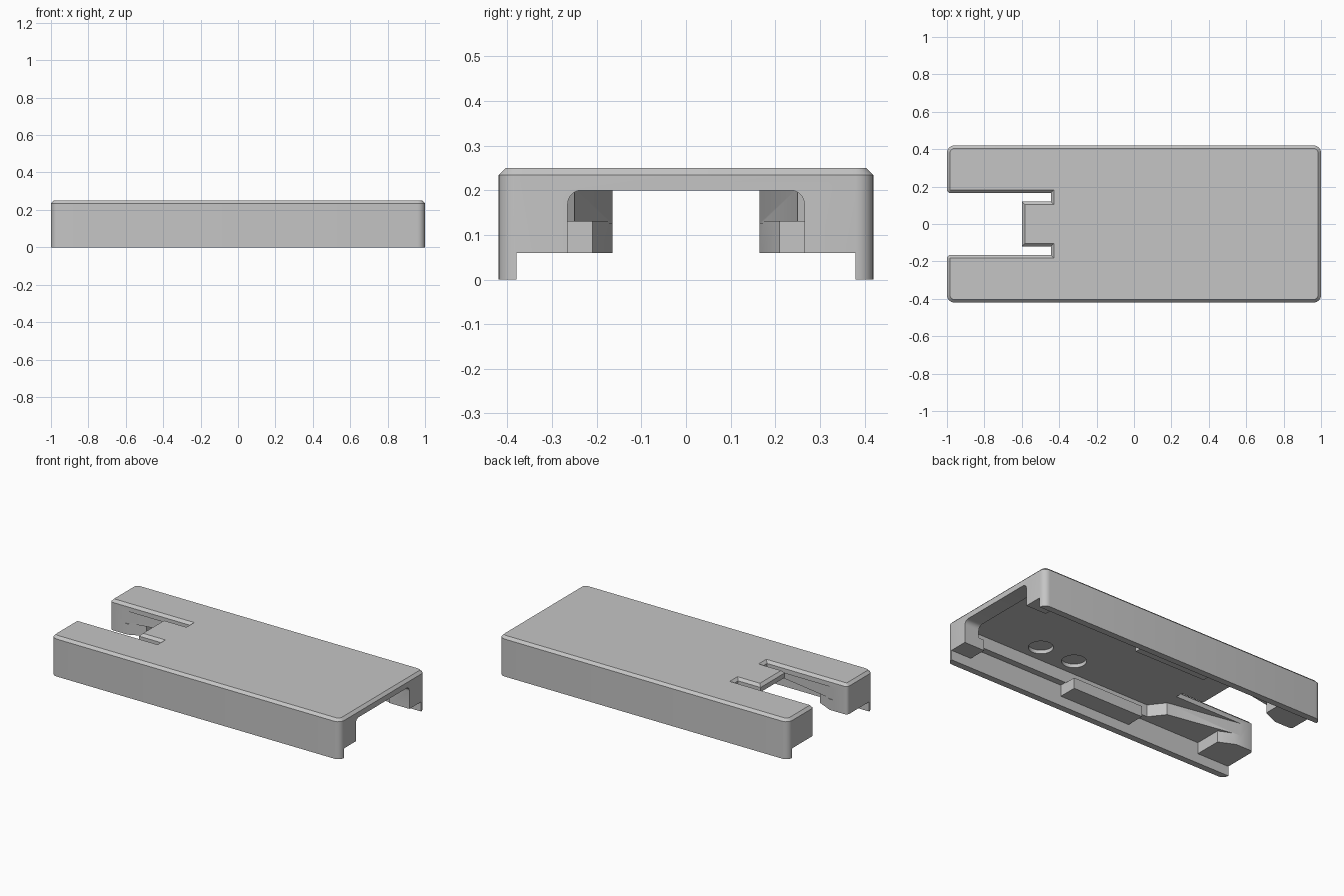
import bpy
import bmesh
from mathutils import Vector

if "Cube" in bpy.data.objects:
    bpy.data.objects.remove(bpy.data.objects["Cube"])

grey = bpy.data.materials.new("plain grey")
grey.use_nodes = True
colour = (0.56, 0.56, 0.56, 1)
grey.diffuse_color = colour
grey.node_tree.nodes["Principled BSDF"].inputs["Base Color"].default_value = colour


def mirrored(half):
    """Close a half outline by reflecting it across y = 0."""
    return half + [(x, -y) for x, y in reversed(half)]


def prism(outline, low, high):
    bm = bmesh.new()
    face = bm.faces.new([bm.verts.new((x, y, low)) for x, y in outline])
    moved = bmesh.ops.extrude_face_region(bm, geom=[face])["geom"]
    verts = [g for g in moved if isinstance(g, bmesh.types.BMVert)]
    bmesh.ops.translate(bm, verts=verts, vec=(0, 0, high - low))
    bmesh.ops.recalc_face_normals(bm, faces=bm.faces)
    return bm


def bevel(bm, test, width, segments=1):
    edges = [e for e in bm.edges if test(e.verts[0].co, e.verts[1].co)]
    bmesh.ops.bevel(bm, geom=edges, offset=width, segments=segments,
                    profile=0.5, affect='EDGES')


def make(name, bm):
    mesh = bpy.data.meshes.new(name)
    bm.to_mesh(mesh)
    bm.free()
    mesh.materials.append(grey)
    obj = bpy.data.objects.new(name, mesh)
    bpy.context.collection.objects.link(obj)
    return obj


def cut(target, bm):
    cutter = make("cutter", bm)
    cutter.hide_render = True
    mod = target.modifiers.new("cut", 'BOOLEAN')
    mod.operation = 'DIFFERENCE'
    mod.solver = 'EXACT'
    mod.object = cutter
    bpy.context.view_layer.objects.active = target
    bpy.ops.object.modifier_apply(modifier=mod.name)
    bpy.data.objects.remove(cutter)


def upright(a, b):
    return abs(a.z - b.z) > 0.01


# Outer block with the open slot and the spring tab at one end
height = 0.25
body = prism(mirrored([(1, 0.42), (-1, 0.42), (-1, 0.165), (-0.445, 0.165),
                       (-0.445, 0.12), (-0.6, 0.12)]), 0, height)
bevel(body, lambda a, b: upright(a, b) and abs(a.x) > 0.99 and abs(a.y) > 0.4, 0.04, 6)
bevel(body, lambda a, b: upright(a, b) and a.x < -0.99 and abs(a.y) < 0.2, 0.02, 4)
bevel(body, lambda a, b: min(a.z, b.z) > height - 0.001, 0.016)
cover = make("sliding_cover", body)

# Space between the two thin side lips
cut(cover, prism(mirrored([(1.2, 0.38), (-1.2, 0.38)]), -0.2, 0.06))

# Opening in the end frame, with rounded upper corners
opening = prism(mirrored([(1.2, 0.265), (0.8, 0.265)]), -0.1, 0.2)
bevel(opening, lambda a, b: min(a.z, b.z) > 0.19 and abs(a.y - b.y) < 0.01, 0.03, 5)
cut(cover, opening)

# Lower hollow, leaving a middle catch on each wall and the stop blocks
cut(cover, prism(mirrored([(0.86, 0.265), (0.86, 0.38), (0.21, 0.38), (0.21, 0.265),
                           (-0.28, 0.265), (-0.28, 0.38), (-0.78, 0.38),
                           (-0.78, 0.21), (-0.9, 0.155)]), -0.1, 0.13))

# Upper hollow, narrowing along long wedges toward the slotted end
cut(cover, prism(mirrored([(0.9, 0.34), (-0.38, 0.34), (-0.45, 0.25),
                           (-0.96, 0.155)]), 0.127, 0.205))

# Round pits in the ceiling
for side in (-1, 1):
    for x in (0.24, 0.48):
        pit = bmesh.new()
        bmesh.ops.create_cone(pit, cap_ends=True, segments=32, radius1=0.07,
                              radius2=0.07, depth=0.08)
        bmesh.ops.translate(pit, verts=pit.verts, vec=Vector((x, side * 0.23, 0.188)))
        cut(cover, pit)

bpy.ops.object.select_all(action='DESELECT')
cover.select_set(True)
bpy.context.view_layer.objects.active = cover
bpy.ops.object.shade_smooth_by_angle(angle=0.5)
